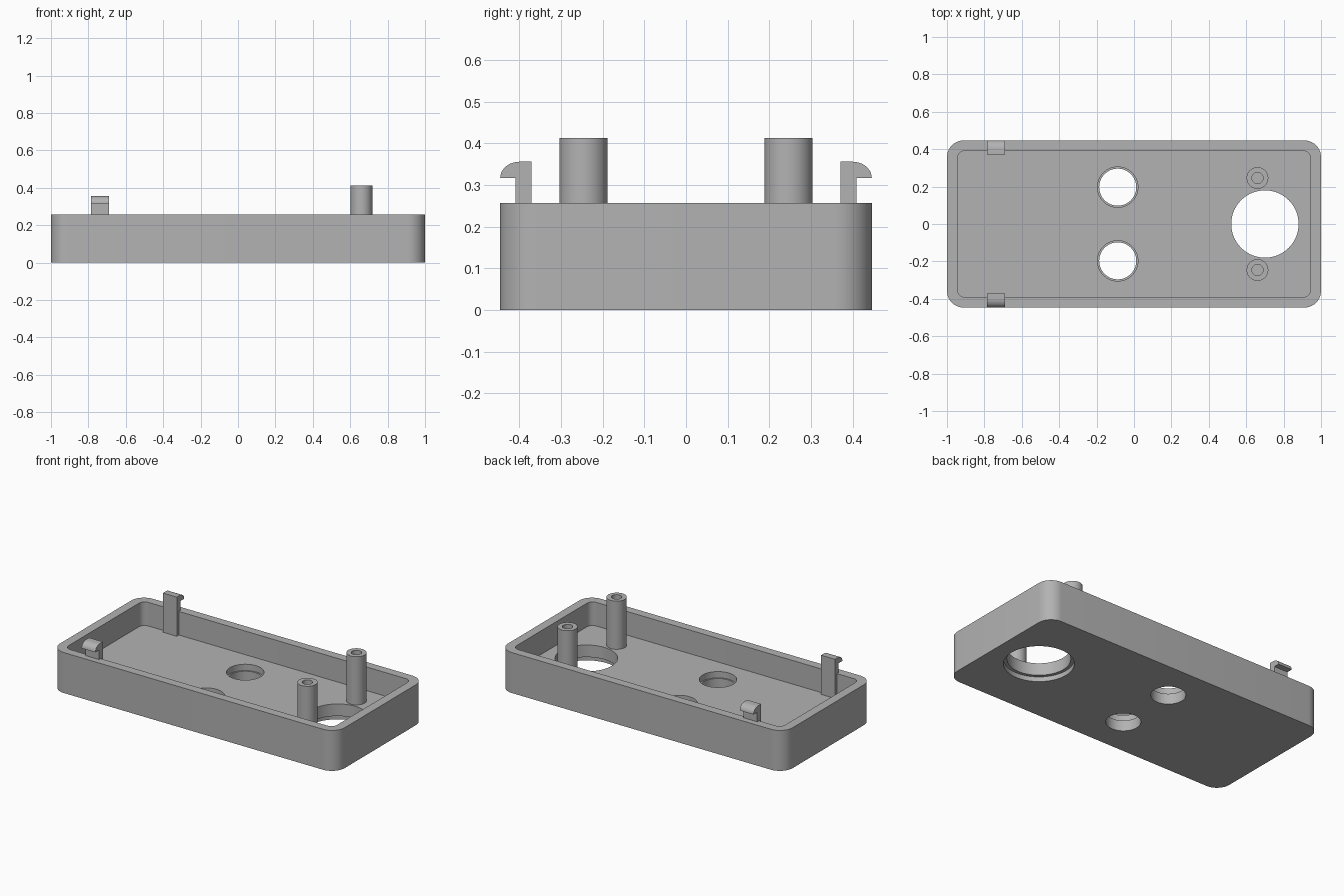
import bpy, bmesh
from math import cos, sin, pi, radians

cube = bpy.data.objects.get("Cube")
if cube:
    bpy.data.objects.remove(cube, do_unlink=True)

grey = bpy.data.materials.new("plain grey")
grey.use_nodes = True
colour = (0.45, 0.45, 0.45, 1)
grey.diffuse_color = colour
grey.node_tree.nodes["Principled BSDF"].inputs["Base Color"].default_value = colour

HEIGHT, FLOOR, BOSS_TOP = 0.257, 0.107, 0.413
BOSS_X, BOSS_Y, BOSS_R = 0.66, 0.246, 0.058


def arc(cx, cy, r, start, end, steps):
    """Points along an arc, angles in degrees."""
    angles = [radians(start + (end - start) * i / steps) for i in range(steps + 1)]
    return [(cx + r * cos(a), cy + r * sin(a)) for a in angles]


def rounded_rect(hx, hy, r):
    points = []
    for i, (sx, sy) in enumerate([(1, 1), (-1, 1), (-1, -1), (1, -1)]):
        points += arc(sx * (hx - r), sy * (hy - r), r, 90 * i, 90 * i + 90, 10)
    return points


def circle(x, y, r):
    return arc(x, y, r, 0, 360, 64)[:-1]


def prism(name, outline, low, high, axis="z"):
    """Extrude an outline along z, or a (y, z) outline along x."""
    bm = bmesh.new()
    place = (lambda p: (p[0], p[1], low)) if axis == "z" else (lambda p: (low, p[0], p[1]))
    face = bm.faces.new([bm.verts.new(place(p)) for p in outline])
    move = (0, 0, high - low) if axis == "z" else (high - low, 0, 0)
    new = bmesh.ops.extrude_face_region(bm, geom=[face])["geom"]
    bmesh.ops.translate(bm, vec=move, verts=[v for v in new if isinstance(v, bmesh.types.BMVert)])
    bmesh.ops.recalc_face_normals(bm, faces=bm.faces)
    mesh = bpy.data.meshes.new(name)
    bm.to_mesh(mesh)
    bm.free()
    mesh.materials.append(grey)
    ob = bpy.data.objects.new(name, mesh)
    bpy.context.collection.objects.link(ob)
    return ob


def activate(ob):
    bpy.ops.object.select_all(action="DESELECT")
    ob.select_set(True)
    bpy.context.view_layer.objects.active = ob


def cut(ob, outline, low, high):
    """Cut an upright prism out of an object."""
    cutter = prism("cutter", outline, low, high)
    cutter.hide_render = True
    mod = ob.modifiers.new("cut", "BOOLEAN")
    mod.operation, mod.solver, mod.object = "DIFFERENCE", "EXACT", cutter
    activate(ob)
    bpy.ops.object.modifier_apply(modifier=mod.name)
    bpy.data.objects.remove(cutter, do_unlink=True)


def smooth(ob):
    activate(ob)
    bpy.ops.object.shade_smooth_by_angle(angle=radians(30))


# Open tray with rounded corners
tray = prism("tray", rounded_rect(1, 0.447, 0.09), 0, HEIGHT)
cut(tray, rounded_rect(0.943, 0.392, 0.04), FLOOR, 0.5)

# Large round opening, with a shallow recess underneath
cut(tray, circle(0.70, 0, 0.18), -0.1, 0.2)
cut(tray, circle(0.70, 0, 0.20), -0.1, 0.03)

# Pair of small openings, with a slightly wider upper part
for side in (-1, 1):
    cut(tray, circle(-0.087, side * 0.197, 0.099), -0.1, 0.2)
    cut(tray, circle(-0.087, side * 0.197, 0.108), FLOOR - 0.04, 0.2)
smooth(tray)

for side, label in ((-1, "right"), (1, "left")):
    # Hollow screw post
    post = prism(label + "_screw_post", circle(BOSS_X, side * BOSS_Y, BOSS_R), FLOOR - 0.002, BOSS_TOP)
    cut(post, circle(BOSS_X, side * BOSS_Y, 0.03), FLOOR + 0.03, 0.5)
    smooth(post)

    # Snap clip: upright stem with a rounded outward hook
    hook = [(0.446 - 0.046 * (1 - cos(a)), 0.317 + 0.039 * sin(a))
            for a in (pi / 2 * i / 10 for i in range(11))]
    outline = [(0.371, FLOOR - 0.002), (0.409, FLOOR - 0.002), (0.409, 0.317)] + hook + [(0.371, 0.356)]
    clip = prism(label + "_snap_clip", [(side * y, z) for y, z in outline], -0.787, -0.69, "x")
    smooth(clip)
